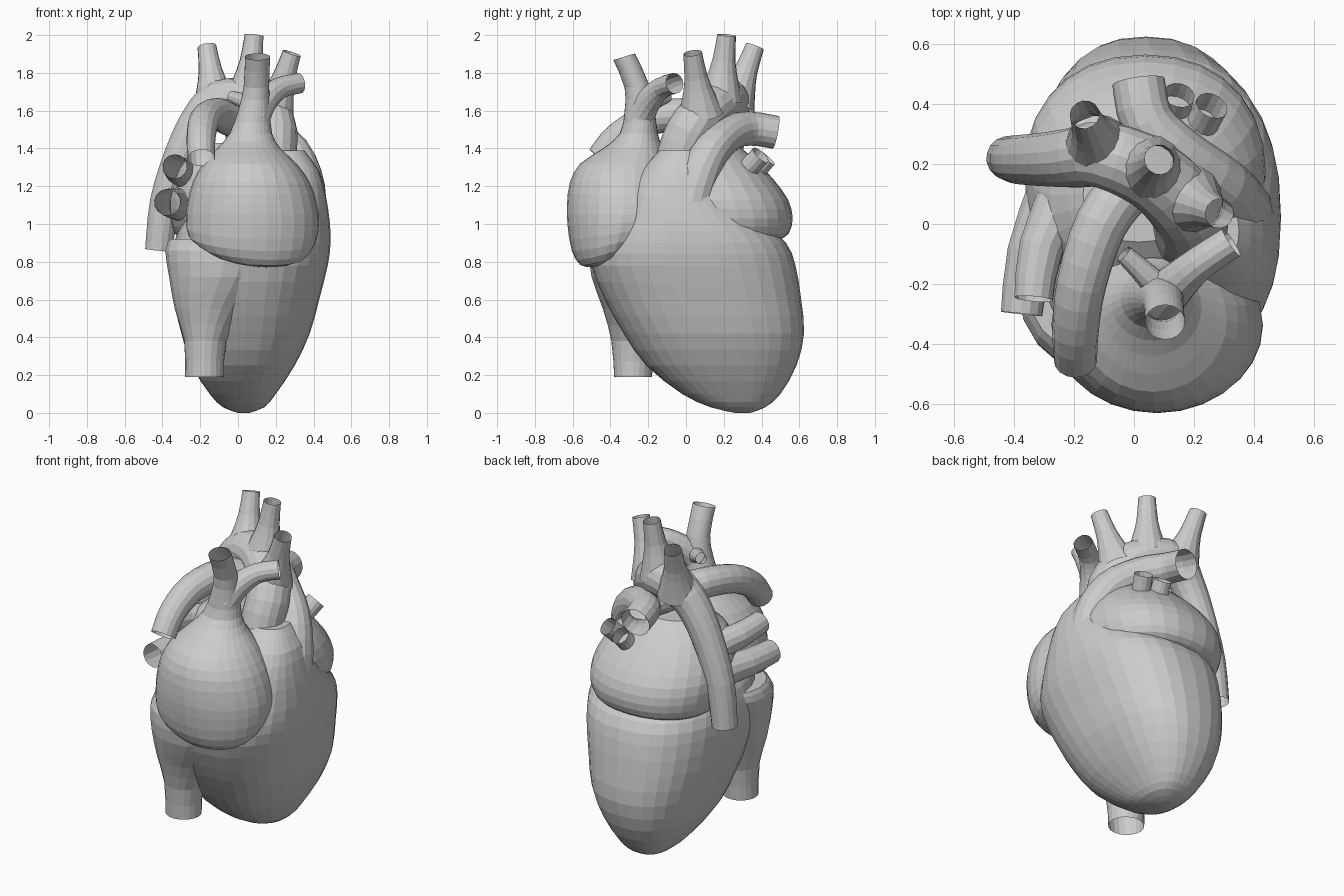
import bpy, bmesh, math
from mathutils import Vector


def smooth_rows(rows, steps):
    """Catmull-Rom interpolation of rows of numbers."""
    out = []
    for i in range(len(rows) - 1):
        p0, p1 = rows[max(i - 1, 0)], rows[i]
        p2, p3 = rows[i + 1], rows[min(i + 2, len(rows) - 1)]
        for s in range(steps):
            t = s / steps
            out.append([0.5 * (2 * b + (c - a) * t + (2 * a - 5 * b + 4 * c - d) * t * t
                               + (3 * b - a - 3 * c + d) * t ** 3)
                        for a, b, c, d in zip(p0, p1, p2, p3)])
    out.append(list(rows[-1]))
    return out


def skin(name, rings, cap_start, cap_end):
    bm = bmesh.new()
    vs = [[bm.verts.new(p) for p in ring] for ring in rings]
    n = len(vs[0])
    for a, b in zip(vs, vs[1:]):
        for i in range(n):
            j = (i + 1) % n
            bm.faces.new((a[i], a[j], b[j], b[i]))
    if cap_start:
        bm.faces.new(vs[0][::-1])
    if cap_end:
        bm.faces.new(vs[-1])
    bmesh.ops.recalc_face_normals(bm, faces=bm.faces)
    mesh = bpy.data.meshes.new(name)
    bm.to_mesh(mesh)
    bm.free()
    ob = bpy.data.objects.new(name, mesh)
    bpy.context.collection.objects.link(ob)
    return ob


def loft(name, sections, n=28, steps=2, cap_start=True, cap_end=True, tilt=None, power=2.0):
    """Sections are (z, x_min, x_max, y_min, y_max), each a superellipse."""
    def sp(v):
        return math.copysign(abs(v) ** (2 / power), v)
    rings = []
    for z, x0, x1, y0, y1 in smooth_rows(sections, steps):
        cx, cy, rx, ry = (x0 + x1) / 2, (y0 + y1) / 2, (x1 - x0) / 2, (y1 - y0) / 2
        ring = []
        for i in range(n):
            a = 2 * math.pi * i / n
            x, y = cx + rx * sp(math.cos(a)), cy + ry * sp(math.sin(a))
            ring.append((x, y, z + (tilt(x, y, z) if tilt else 0)))
        rings.append(ring)
    return skin(name, rings, cap_start, cap_end)


def tube(name, path, n=16, steps=3):
    """Open vessel along path points (x, y, z, radius)."""
    rows = smooth_rows(path, steps)
    pts = [Vector(r[:3]) for r in rows]
    rings, u = [], None
    for i, p in enumerate(pts):
        d = (pts[min(i + 1, len(pts) - 1)] - pts[max(i - 1, 0)]).normalized()
        u = d.orthogonal() if u is None else u - d * u.dot(d)
        u.normalize()
        v = d.cross(u)
        rings.append([p + rows[i][3] * (u * math.cos(2 * math.pi * k / n)
                                        + v * math.sin(2 * math.pi * k / n)) for k in range(n)])
    return skin(name, rings, False, False)


# Ventricles
loft("ventricles", [
    (0.0, 0.0, 0.06, 0.26, 0.34), (0.03, -0.08, 0.14, 0.13, 0.42),
    (0.1, -0.15, 0.20, -0.02, 0.50), (0.25, -0.245, 0.30, -0.21, 0.585),
    (0.42, -0.30, 0.38, -0.33, 0.625), (0.6, -0.34, 0.43, -0.43, 0.61),
    (0.78, -0.355, 0.475, -0.50, 0.58), (0.9, -0.34, 0.49, -0.48, 0.53),
    (1.02, -0.28, 0.485, -0.41, 0.40), (1.15, -0.12, 0.465, -0.33, 0.24),
    (1.28, 0.02, 0.43, -0.24, 0.15), (1.39, 0.10, 0.35, -0.14, 0.09)], n=32, power=2.4)

# Lower vena cava flaring into the right side
loft("lower_vena_cava", [
    (0.19, -0.28, -0.075, -0.38, -0.18), (0.38, -0.285, -0.06, -0.395, -0.16),
    (0.55, -0.335, 0.04, -0.44, -0.10), (0.72, -0.365, 0.18, -0.50, -0.02),
    (0.86, -0.385, 0.25, -0.51, 0.05), (0.92, -0.36, 0.22, -0.46, 0.05)],
    n=20, cap_start=False)


# Right atrium narrowing into the upper vena cava
def atrium_tilt(x, y, z):
    low = max(0, 1 - abs(z - 0.8) / 0.25)
    return (y + 0.33) * 0.3 * max(0, (z - 1.6) / 0.28) + low * ((y + 0.5) * 0.35 - (x - 0.15) * 0.08)


loft("right_atrium", [
    (0.77, 0.0, 0.24, -0.50, -0.32), (0.80, -0.17, 0.35, -0.56, -0.22),
    (0.88, -0.26, 0.41, -0.605, -0.12), (1.0, -0.275, 0.43, -0.627, -0.05),
    (1.1, -0.27, 0.42, -0.63, -0.03), (1.22, -0.24, 0.38, -0.615, -0.05),
    (1.32, -0.185, 0.31, -0.56, -0.08), (1.4, -0.11, 0.225, -0.44, -0.12),
    (1.48, -0.045, 0.18, -0.35, -0.15), (1.6, 0.0, 0.17, -0.325, -0.165),
    (1.72, 0.03, 0.165, -0.325, -0.195), (1.885, 0.037, 0.17, -0.385, -0.27)],
    cap_end=False, tilt=atrium_tilt)

# Left atrium
loft("left_atrium", [
    (0.92, -0.30, 0.36, -0.05, 0.50), (0.95, -0.335, 0.40, -0.13, 0.545),
    (1.03, -0.36, 0.435, -0.20, 0.565), (1.13, -0.365, 0.435, -0.23, 0.54),
    (1.24, -0.335, 0.395, -0.22, 0.46), (1.34, -0.28, 0.32, -0.17, 0.365),
    (1.43, -0.17, 0.20, -0.06, 0.26)], power=2.2)

# Aorta with its arch and descending part
tube("aorta", [
    (0.17, -0.06, 1.10, 0.13), (0.185, -0.03, 1.36, 0.125), (0.18, 0.045, 1.53, 0.125),
    (0.06, 0.165, 1.64, 0.12), (-0.10, 0.23, 1.65, 0.112), (-0.205, 0.22, 1.55, 0.10),
    (-0.30, 0.215, 1.37, 0.09), (-0.385, 0.215, 1.12, 0.082), (-0.42, 0.22, 0.86, 0.073)])
for i, (a, b) in enumerate([((-0.12, 0.25, 1.63), (-0.165, 0.365, 1.94)),
                            ((0.05, 0.18, 1.66), (0.085, 0.215, 2.0)),
                            ((0.18, 0.08, 1.58), (0.285, 0.035, 1.905))]):
    base, end = Vector(a), Vector(b)
    tube("arch_branch_%d" % (i + 1),
         [(*base, 0.12), (*base.lerp(end, 0.3), 0.088), (*base.lerp(end, 0.6), 0.062),
          (*end, 0.05)], n=14, steps=2)

# Pulmonary trunk with left and right arteries
tube("pulmonary_trunk", [
    (0.34, 0.0, 0.96, 0.13), (0.345, 0.05, 1.20, 0.115), (0.285, 0.13, 1.38, 0.10),
    (0.15, 0.23, 1.48, 0.095), (0.045, 0.34, 1.505, 0.09), (0.015, 0.475, 1.485, 0.088)])
tube("right_pulmonary_artery", [
    (0.13, 0.25, 1.48, 0.09), (-0.01, 0.13, 1.54, 0.09), (-0.11, 0.0, 1.58, 0.088),
    (-0.175, -0.2, 1.55, 0.083), (-0.195, -0.36, 1.46, 0.077), (-0.195, -0.455, 1.35, 0.072)])

# Pulmonary veins
for name, path in {
    "left_vein_upper": [(0.17, 0.24, 1.20, 0.07), (0.225, 0.33, 1.295, 0.055), (0.26, 0.395, 1.365, 0.055)],
    "left_vein_lower": [(0.08, 0.30, 1.18, 0.07), (0.13, 0.37, 1.28, 0.055), (0.15, 0.43, 1.35, 0.053)],
    "right_vein_upper": [(-0.22, 0.12, 1.24, 0.09), (-0.31, -0.08, 1.28, 0.075), (-0.335, -0.25, 1.305, 0.065)],
    "right_vein_lower": [(-0.26, 0.10, 1.10, 0.10), (-0.345, -0.10, 1.11, 0.08), (-0.375, -0.30, 1.115, 0.07)],
}.items():
    tube(name, path, n=14, steps=2)

# Side branches of the upper vena cava
tube("vena_cava_side_branch", [
    (0.09, -0.25, 1.56, 0.08), (0.14, -0.2, 1.65, 0.07), (0.22, -0.13, 1.72, 0.058),
    (0.325, -0.06, 1.745, 0.055)], n=14)
tube("vena_cava_small_branch", [
    (0.09, -0.22, 1.62, 0.05), (0.03, -0.16, 1.65, 0.04), (-0.035, -0.10, 1.675, 0.032)], n=12)
